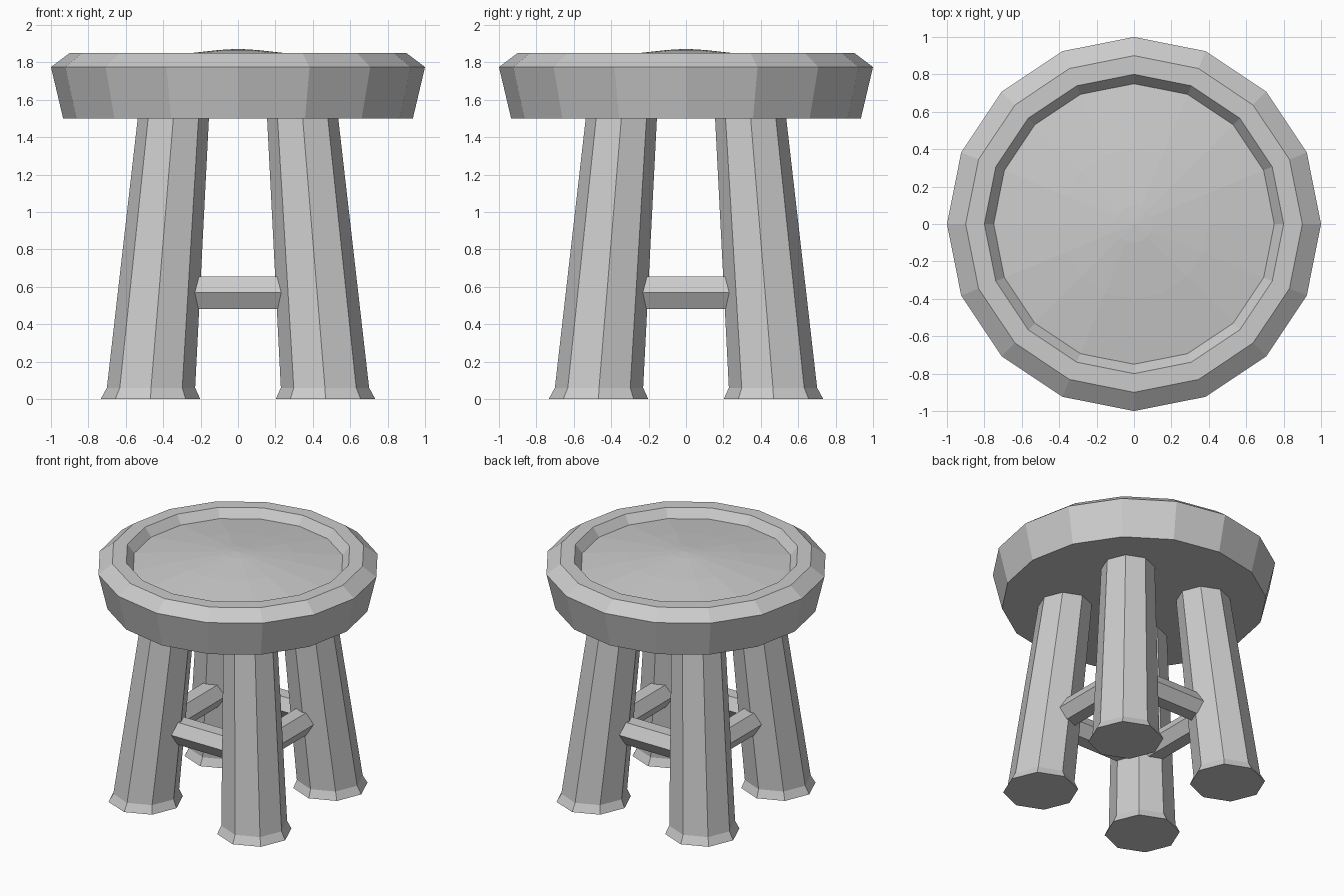
import bpy, bmesh
from math import sin, cos, pi
from mathutils import Matrix

if "Cube" in bpy.data.objects:
    bpy.data.objects.remove(bpy.data.objects["Cube"])


def loft(name, rings, sides, cap_end=True):
    """Skin of regular polygons; each ring is (centre x, centre y, z, radius)."""
    bm = bmesh.new()
    loops = []
    for cx, cy, z, r in rings:
        if r == 0:
            loops.append([bm.verts.new((cx, cy, z))])
        else:
            loops.append([bm.verts.new((cx + r * cos(2 * pi * i / sides),
                                        cy + r * sin(2 * pi * i / sides), z))
                          for i in range(sides)])
    for a, b in zip(loops, loops[1:]):
        for i in range(sides):
            j = (i + 1) % sides
            if len(b) == 1:
                bm.faces.new((a[i], a[j], b[0]))
            else:
                bm.faces.new((a[i], a[j], b[j], b[i]))
    bm.faces.new(loops[0][::-1])
    if cap_end and len(loops[-1]) > 1:
        bm.faces.new(loops[-1])
    bmesh.ops.recalc_face_normals(bm, faces=bm.faces)
    mesh = bpy.data.meshes.new(name)
    bm.to_mesh(mesh)
    bm.free()
    ob = bpy.data.objects.new(name, mesh)
    bpy.context.collection.objects.link(ob)
    return ob


# Seat: flared rim, recessed groove and a shallow domed top
profile = [(0.935, 1.5), (1.0, 1.775), (0.9, 1.85), (0.8, 1.85), (0.75, 1.785),
           (0.4, 1.833), (0.1, 1.866), (0, 1.872)]
loft("seat", [(0, 0, z, r) for r, z in profile], 16)

# Splayed octagonal legs with flared feet
for sx, sx_name in ((-1, "left"), (1, "right")):
    for sy, sy_name in ((-1, "front"), (1, "back")):
        rings = [(sx * c, sy * c, z, r) for c, z, r in
                 ((0.468, 0, 0.266), (0.465, 0.06, 0.236), (0.345, 1.51, 0.19))]
        loft(f"{sy_name}_{sx_name}_leg", rings, 8)

# Hexagonal stretchers running from leg to leg
for k, side in enumerate(("front", "right", "back", "left")):
    bar = loft(f"{side}_stretcher", [(0, 0, -0.38, 0.1), (0, 0, 0.38, 0.1)], 6)
    lay = Matrix(((0, 0, 1), (1, 0, 0), (0, 1, 0))).to_4x4()
    bar.data.transform(Matrix.Rotation(k * pi / 2, 4, 'Z')
                       @ Matrix.Translation((0, -0.39, 0.568)) @ lay)
